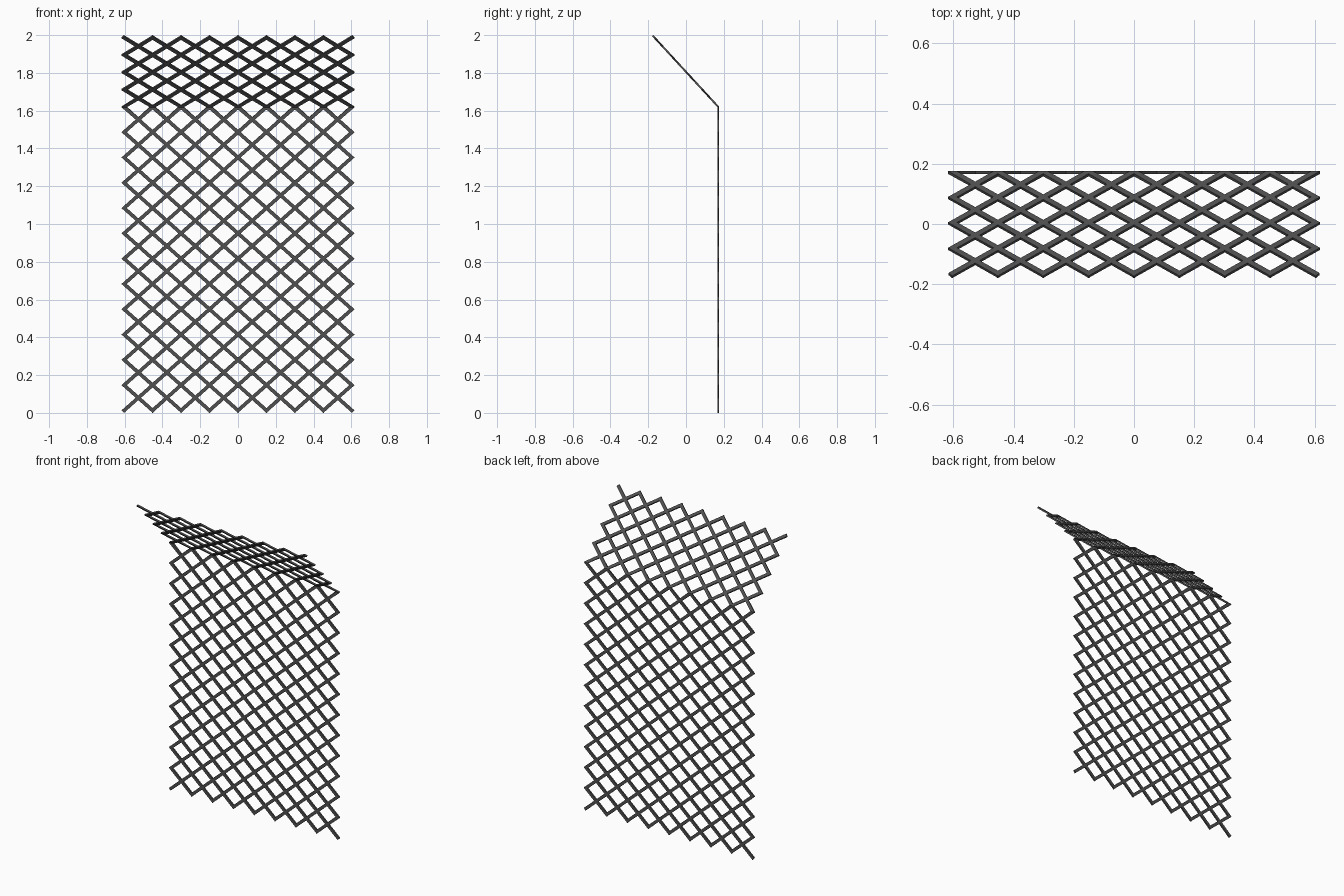
import bpy, bmesh, math
from mathutils import Vector

if "Cube" in bpy.data.objects:
    bpy.data.objects.remove(bpy.data.objects["Cube"])

# Lattice layout: half-cells across and up, with one fold near the top
COLS, LOW, HIGH = 16, 24, 8
HALF_X = 0.603
WIDTH, DEPTH = 0.0095, 0.005          # half width and half depth of a strip
BASE = Vector((0, 0.171, 0.013))
FOLD = Vector((0, 0.171, 1.62))
TIP = Vector((0, -0.167, 1.987))
STEP_X = 2 * HALF_X / COLS


def row_point(j):
    if j <= LOW:
        return BASE.lerp(FOLD, j / LOW)
    return FOLD.lerp(TIP, (j - LOW) / HIGH)


N_LOW = Vector((0, 1, 0))
d = (TIP - FOLD).normalized()
N_HIGH = Vector((0, d.z, -d.y))


def row_normal(j):
    if j == LOW:
        n = (N_LOW + N_HIGH).normalized()
        return n / n.dot(N_LOW)
    return N_LOW if j < LOW else N_HIGH


def node(i, j):
    col = i if (i + j) % 2 == 0 else i + 1
    return row_point(j) + Vector((-HALF_X + col * STEP_X, 0, 0))


def add_zigzag(bm, i):
    """One mitred zigzag strip running from the bottom to the top edge."""
    last = LOW + HIGH
    pts = [node(i, j) for j in range(last + 1)]
    rings = []
    for j, p in enumerate(pts):
        n = row_normal(j)
        if j in (0, last):
            # square end, run on to complete the outer point
            t = (pts[1] - p if j == 0 else p - pts[-2]).normalized()
            side = n.cross(t).normalized() * WIDTH
            if side.x < 0:
                side = -side
            p = p + t * WIDTH * (-1 if j == 0 else 1)
        else:
            t = (pts[j] - pts[j - 1]).normalized()
            side = Vector((WIDTH / math.sqrt(1 - t.x * t.x), 0, 0))
        rings.append([bm.verts.new(p + a * side + b * DEPTH * n)
                      for a, b in ((-1, -1), (1, -1), (1, 1), (-1, 1))])
    for a, b in zip(rings, rings[1:]):
        for k in range(4):
            m = (k + 1) % 4
            bm.faces.new((a[k], a[m], b[m], b[k]))
    bm.faces.new(rings[0][::-1])
    bm.faces.new(rings[-1])


# Folded wire mesh panel
bm = bmesh.new()
for i in range(COLS):
    add_zigzag(bm, i)
bmesh.ops.recalc_face_normals(bm, faces=bm.faces)
mesh = bpy.data.meshes.new("fence_mesh")
bm.to_mesh(mesh)
bm.free()
panel = bpy.data.objects.new("fence_mesh", mesh)
bpy.context.collection.objects.link(panel)

# Dark grey metal
mat = bpy.data.materials.new("dark_metal")
mat.diffuse_color = (0.08, 0.08, 0.08, 1)
mat.use_nodes = True
mat.node_tree.nodes["Principled BSDF"].inputs["Base Color"].default_value = mat.diffuse_color
mesh.materials.append(mat)
